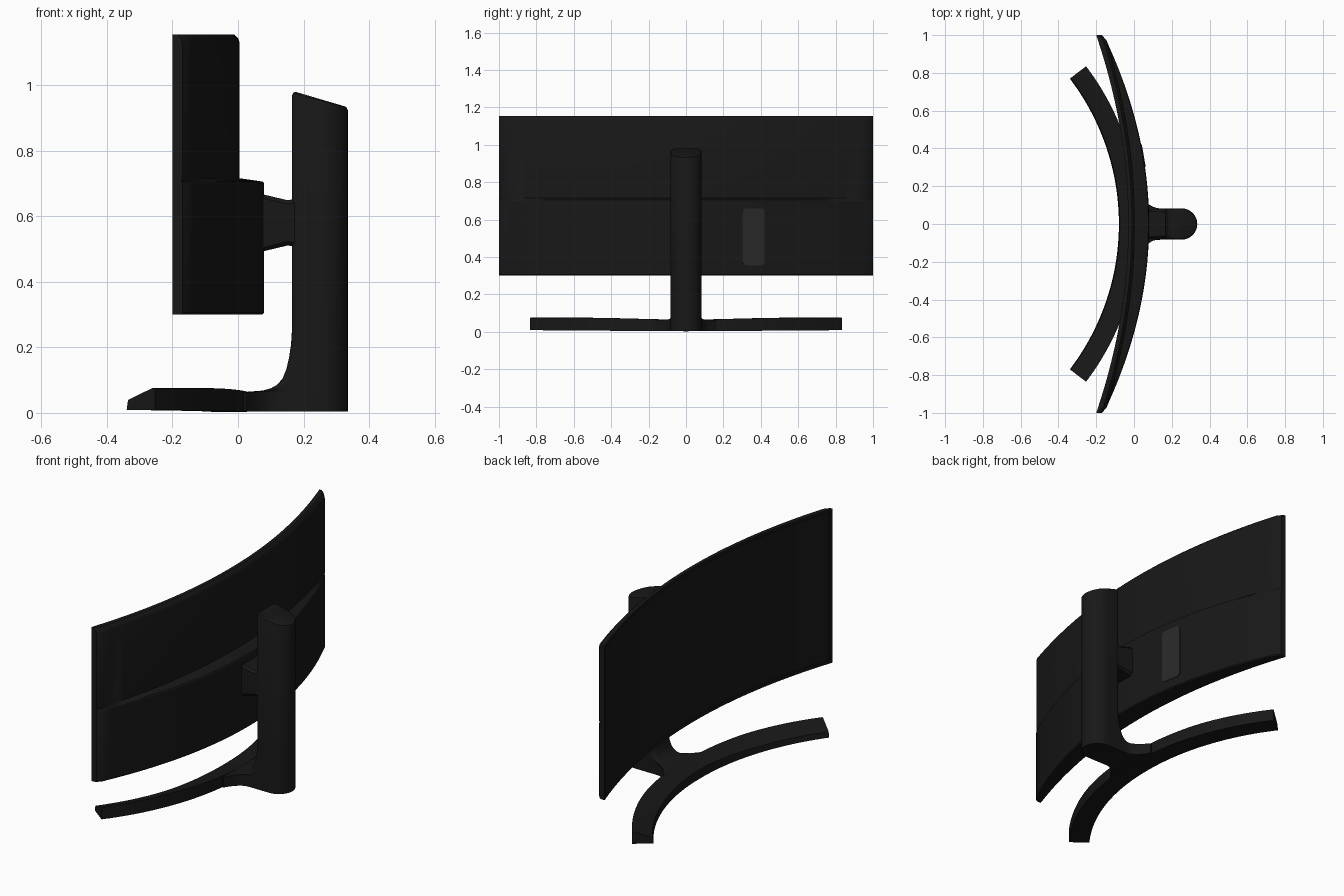
import bpy, bmesh, math
from mathutils import Matrix

if "Cube" in bpy.data.objects:
    bpy.data.objects.remove(bpy.data.objects["Cube"])


def material(name, v):
    m = bpy.data.materials.new(name)
    m.diffuse_color = (v, v, v, 1)
    m.use_nodes = True
    m.node_tree.nodes["Principled BSDF"].inputs["Base Color"].default_value = m.diffuse_color
    return m


BLACK = material("black plastic", 0.009)
GREY = material("dark grey plastic", 0.022)


def finish(bm, name, mat=BLACK):
    bmesh.ops.recalc_face_normals(bm, faces=bm.faces)
    me = bpy.data.meshes.new(name)
    bm.to_mesh(me)
    bm.free()
    ob = bpy.data.objects.new(name, me)
    bpy.context.collection.objects.link(ob)
    me.materials.append(mat)
    bpy.ops.object.select_all(action='DESELECT')
    ob.select_set(True)
    bpy.context.view_layer.objects.active = ob
    bpy.ops.object.shade_smooth_by_angle(angle=math.radians(30))
    return ob


def loft(name, rings, mat=BLACK):
    """Skin a list of closed point rings and cap both ends."""
    bm = bmesh.new()
    vs = [[bm.verts.new(p) for p in r] for r in rings]
    n = len(vs[0])
    for a, b in zip(vs, vs[1:]):
        for i in range(n):
            j = (i + 1) % n
            bm.faces.new((a[i], a[j], b[j], b[i]))
    bm.faces.new(vs[0])
    bm.faces.new(vs[-1])
    return finish(bm, name, mat)


# Curved display: cross-sections swept along y, slim top, thicker lower back
def front_x(y): return -0.03 - 0.17 * y * y
def upper_x(y): return 0.005 - 0.16 * y * y
def lower_x(y): return max(upper_x(y) + 0.001, 0.08 - 0.24 * y * y)


def panel_ring(y):
    f, u, l = front_x(y), upper_x(y), lower_x(y)
    chamfer = max(0, abs(y) - 0.97) * 0.5
    u, l = u - chamfer, l - chamfer
    r = 0.006 if abs(y) < 0.985 else 0          # recessed screen behind bezel
    prof = [(f, 0.3), (l - 0.006, 0.3), (l, 0.306), (l, 0.70), (l - 0.004, 0.706),
            (u, 0.716), (u, 1.13), (u - 0.004, 1.143), (u - 0.016, 1.155), (f, 1.155),
            (f, 1.138), (f + r, 1.137), (f + r, 0.319), (f, 0.318)]
    return [(x, y, z) for x, z in prof]


ys = [i * 0.97 / 24 for i in range(25)] + [0.984, 0.985, 1.0]
loft("curved_display", [panel_ring(y) for y in [-y for y in ys[:0:-1]] + ys])

# Cover plate on the back of the display
bm = bmesh.new()
bmesh.ops.create_cube(bm, size=1)
bmesh.ops.scale(bm, vec=(0.02, 0.12, 0.305), verts=bm.verts)
edges = [e for e in bm.edges if abs(e.verts[0].co.x - e.verts[1].co.x) > 0.01]
bmesh.ops.bevel(bm, geom=edges, offset=0.02, segments=4, profile=0.5, affect='EDGES')
bmesh.ops.rotate(bm, matrix=Matrix.Rotation(math.atan(0.48 * 0.36), 3, 'Z'), verts=bm.verts)
bmesh.ops.translate(bm, vec=(lower_x(0.36) - 0.007, 0.36, 0.508), verts=bm.verts)
finish(bm, "port_cover", GREY)


# Mount between display and column
def mount_ring(x, w, z0, z1, c=0.012):
    pts = [(-w + c, z0), (w - c, z0), (w, z0 + c), (w, z1 - c),
           (w - c, z1), (-w + c, z1), (-w, z1 - c), (-w, z0 + c)]
    return [(x, y, z) for y, z in pts]


loft("display_mount", [mount_ring(0.05, 0.08, 0.49, 0.67), mount_ring(0.08, 0.08, 0.494, 0.666),
                       mount_ring(0.152, 0.075, 0.511, 0.649), mount_ring(0.185, 0.075, 0.505, 0.655)])


# Column: rounded back, flatter front, flaring forward into the foot
def half_width(x): return 0.083 + 9 * max(0, 0.12 - x) ** 2


def column_ring(xf, z, inset=0.0, slope=0.0):
    half = [(0.25 + 0.085 * math.sin(a), 0.083 * math.cos(a))
            for a in (math.pi / 2 * (1 - i / 12) for i in range(13))]
    c = 0.025
    half += [(0.25 + (xf + c - 0.25) * i / 12, half_width(0.25 + (xf + c - 0.25) * i / 12))
             for i in range(1, 13)]
    w = half_width(xf + c)
    half += [(xf + c - c * math.sin(a), w - c + c * math.cos(a))
             for a in (math.pi / 2 * i / 5 for i in range(1, 6))]
    ring = half + [(x, -y) for x, y in half[:0:-1]]
    k = 1 - inset / 0.085
    return [(0.25 + (x - 0.25) * k, y * k, z - slope * (x - 0.165)) for x, y in ring]


fillet = [(0.0, 0.004), (0.0, 0.062), (0.035, 0.065), (0.075, 0.068), (0.10, 0.075),
          (0.12, 0.086), (0.136, 0.105), (0.148, 0.135), (0.156, 0.17), (0.162, 0.21), (0.165, 0.26)]
rings = [column_ring(x, z) for x, z in fillet]
rings += [column_ring(0.165, 0.968, 0, 0.26), column_ring(0.165, 0.976, 0.003, 0.26),
          column_ring(0.165, 0.980, 0.010, 0.26)]
loft("stand_column", rings)

# Foot: one arc sweeping forward to both sides, top sloping on the inner edge
arms = []
for i in range(-24, 25):
    t = i / 24
    a = math.radians(37.3) * t
    e = min(1, abs(t) * 1.6)
    e = e * e * (3 - 2 * e)
    base, top = 0.003 + 0.006 * abs(t), 0.065 + 0.010 * e
    sec = [(1.27, base), (1.378, base), (1.378, top), (1.367, top + 0.0005), (1.275, 0.05 - 0.011 * e)]
    arms.append([(-1.35 + r * math.cos(a), r * math.sin(a), z) for r, z in sec])
loft("foot_arms", arms)
